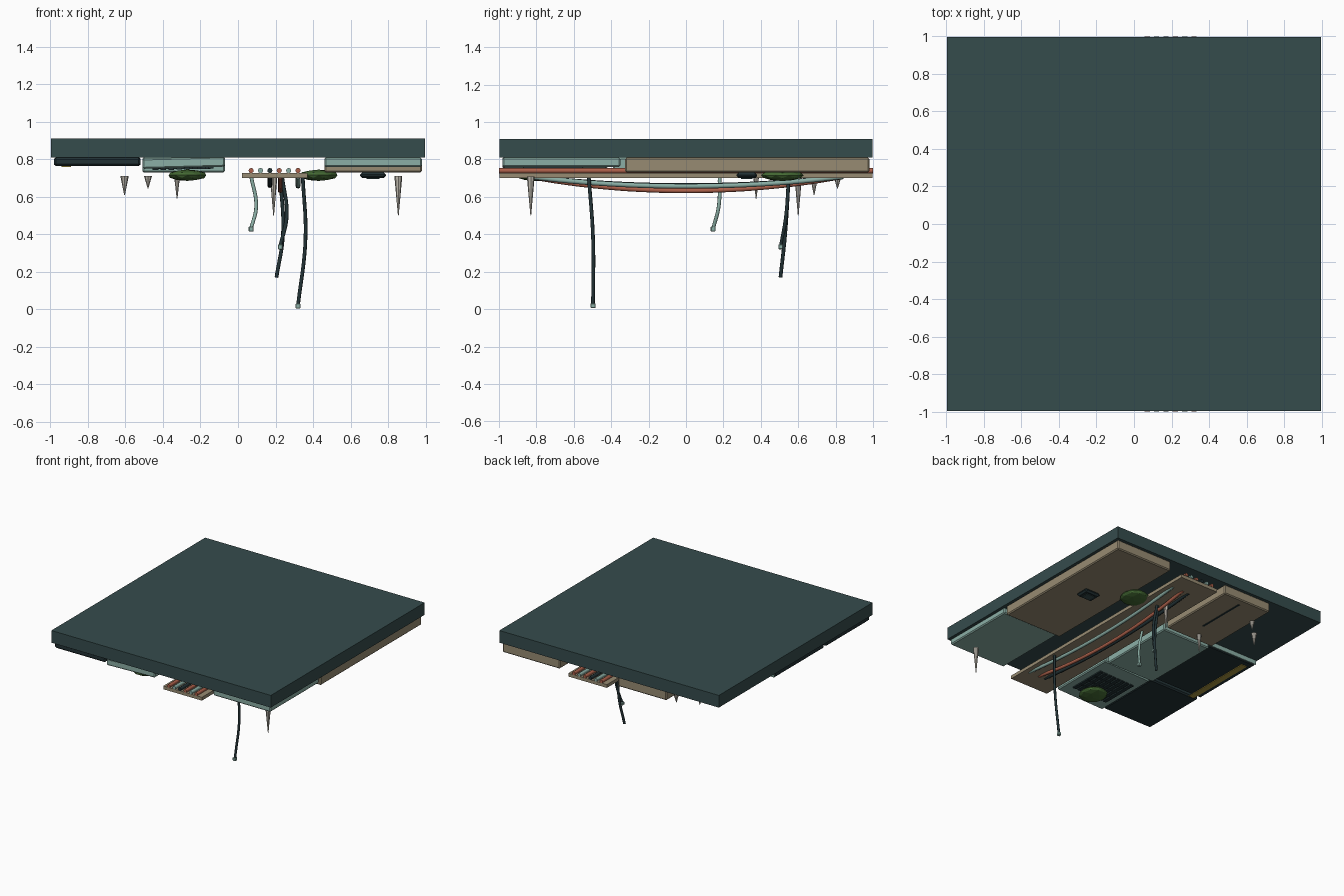
import bpy, math
from mathutils import Vector

if "Cube" in bpy.data.objects:
    bpy.data.objects.remove(bpy.data.objects["Cube"])


def material(name, r, g, b):
    m = bpy.data.materials.new(name)
    m.use_nodes = True
    m.diffuse_color = (r, g, b, 1)
    m.node_tree.nodes["Principled BSDF"].inputs["Base Color"].default_value = (r, g, b, 1)
    return m


slate = material("slate", .036, .072, .073)
teal = material("pale teal", .26, .43, .38)
tan = material("tan", .31, .26, .17)
dark = material("near black teal", .016, .032, .036)
copper = material("copper", .42, .12, .07)
green = material("moss green", .06, .15, .035)
stone = material("pale stone", .52, .49, .43)
yellow = material("dull yellow", .40, .30, .05)


def finish(name, mat, smooth=False):
    o = bpy.context.object
    o.name = name
    o.data.materials.append(mat)
    if smooth:
        bpy.ops.object.shade_smooth_by_angle()
    return o


def box(name, mat, x, y, z, bevel=0):
    """Box from (min, max) pairs."""
    spans = (x, y, z)
    bpy.ops.mesh.primitive_cube_add(size=1, location=[(a + b) / 2 for a, b in spans])
    o = bpy.context.object
    o.scale = [b - a for a, b in spans]
    bpy.ops.object.transform_apply(location=False, rotation=False)
    if bevel:
        m = o.modifiers.new("edge", "BEVEL")
        m.width = bevel
        m.segments = 1
    return finish(name, mat)


def tube(name, mat, points, radius):
    """Round cable through the given points."""
    c = bpy.data.curves.new(name, "CURVE")
    c.dimensions = "3D"
    c.bevel_depth = radius
    c.bevel_resolution = 2
    c.use_fill_caps = True
    c.resolution_u = 8
    s = c.splines.new("BEZIER")
    s.bezier_points.add(len(points) - 1)
    for p, co in zip(s.bezier_points, points):
        p.co = co
        p.handle_left_type = p.handle_right_type = "AUTO"
    o = bpy.data.objects.new(name, c)
    bpy.context.collection.objects.link(o)
    c.materials.append(mat)
    return o


# Ceiling slab
box("ceiling_slab", slate, (-.996, .996), (-.997, .997), (.81, .91))

# Left column of panels
LEFT = (.46, .98)
box("left_front_panel", teal, LEFT, (-.98, -.35), (.76, .81), .008)
box("left_back_panel", tan, LEFT, (-.325, .98), (.73, .81), .008)
box("sensor_box", dark, (.65, .79), (.27, .38), (.70, .73), .012)
box("sensor_lens", slate, (.685, .755), (.295, .355), (.696, .702))

# Middle column of panels
MID = (-.51, -.07)
box("middle_front_panel", teal, MID, (-.98, -.42), (.755, .81), .008).rotation_euler.y = math.radians(-1.5)
box("middle_centre_panel", teal, MID, (-.39, .27), (.73, .81), .008)
box("middle_back_panel", tan, MID, (.30, .98), (.73, .81), .008)
box("panel_slit", dark, (-.267, -.253), (.50, .92), (.726, .731))

# Vent grille made of slats and two cross bars
for i in range(8):
    x = -.44 + i * .042
    z = .748 + i * .0011
    box("vent_slat", dark, (x - .015, x + .015), (-.87, -.55), (z - .006, z + .008))
for y in (-.79, -.71, -.63):
    box("vent_cross_bar", dark, (-.44, -.146), (y - .006, y + .006), (.748, .758))

# Right column of panels
RIGHT = (-.98, -.52)
box("right_front_panel", dark, RIGHT, (-.98, -.42), (.765, .81), .01)
box("right_centre_panel", dark, RIGHT, (-.39, .25), (.765, .81), .008)
box("panel_back_trim", teal, RIGHT, (.25, .258), (.77, .805))
box("warning_strip", yellow, (-.94, -.89), (-.42, .20), (.760, .766))

# Cable tray with straight cables lying in it
box("cable_tray", tan, (.02, .37), (-.997, .997), (.70, .727))
for i, mat in enumerate((copper, teal, dark, copper, teal, copper)):
    x = .07 + i * .05
    tube("tray_cable", mat, [(x, -1, .74), (x, 1, .74)], .014)

# Cables sagging below the tray
for x, low, mat in ((.17, .66, dark), (.225, .633, copper), (.32, .657, teal)):
    path = []
    for i in range(9):
        t = i / 4 - 1
        path.append((x, t * .84, low + (.708 - low) * t * t))
    tube("sagging_cable", mat, path, .013)

# Loose hanging cables, some with a plug
hanging = (
    (teal, True, [(.07, .18, .71), (.097, .175, .55), (.07, .145, .43)]),
    (dark, True, [(.345, -.52, .71), (.36, -.497, .38), (.32, -.497, .02)]),
    (dark, True, [(.235, .55, .71), (.26, .535, .50), (.225, .507, .335)]),
    (dark, False, [(.225, .55, .71), (.24, .53, .40), (.205, .505, .17)]),
)
for mat, plug, path in hanging:
    tube("hanging_cable", mat, path, .01)
    if plug:
        x, y, z = path[-1]
        box("cable_plug", teal, (x - .013, x + .013), (y - .013, y + .013), (z - .015, z + .011), .003)

# Moss clumps
for x, y in ((.43, .515), (-.27, -.80)):
    bpy.ops.mesh.primitive_ico_sphere_add(subdivisions=2, radius=1, location=(x, y, .715))
    bpy.context.object.scale = (.105, .115, .03)
    finish("moss_clump", green)

# Stone spikes pointing down
for x, y, top, tip, r in ((-.605, .685, .71, .61, .022), (-.48, .81, .71, .645, .021),
                          (-.325, .375, .73, .59, .018), (.19, .60, .71, .50, .02),
                          (.855, -.83, .71, .50, .021)):
    bpy.ops.mesh.primitive_cone_add(vertices=8, radius1=r, radius2=.002, depth=top - tip,
                                    location=(x, y, (top + tip) / 2), rotation=(math.pi, 0, 0))
    finish("stone_spike", stone)
